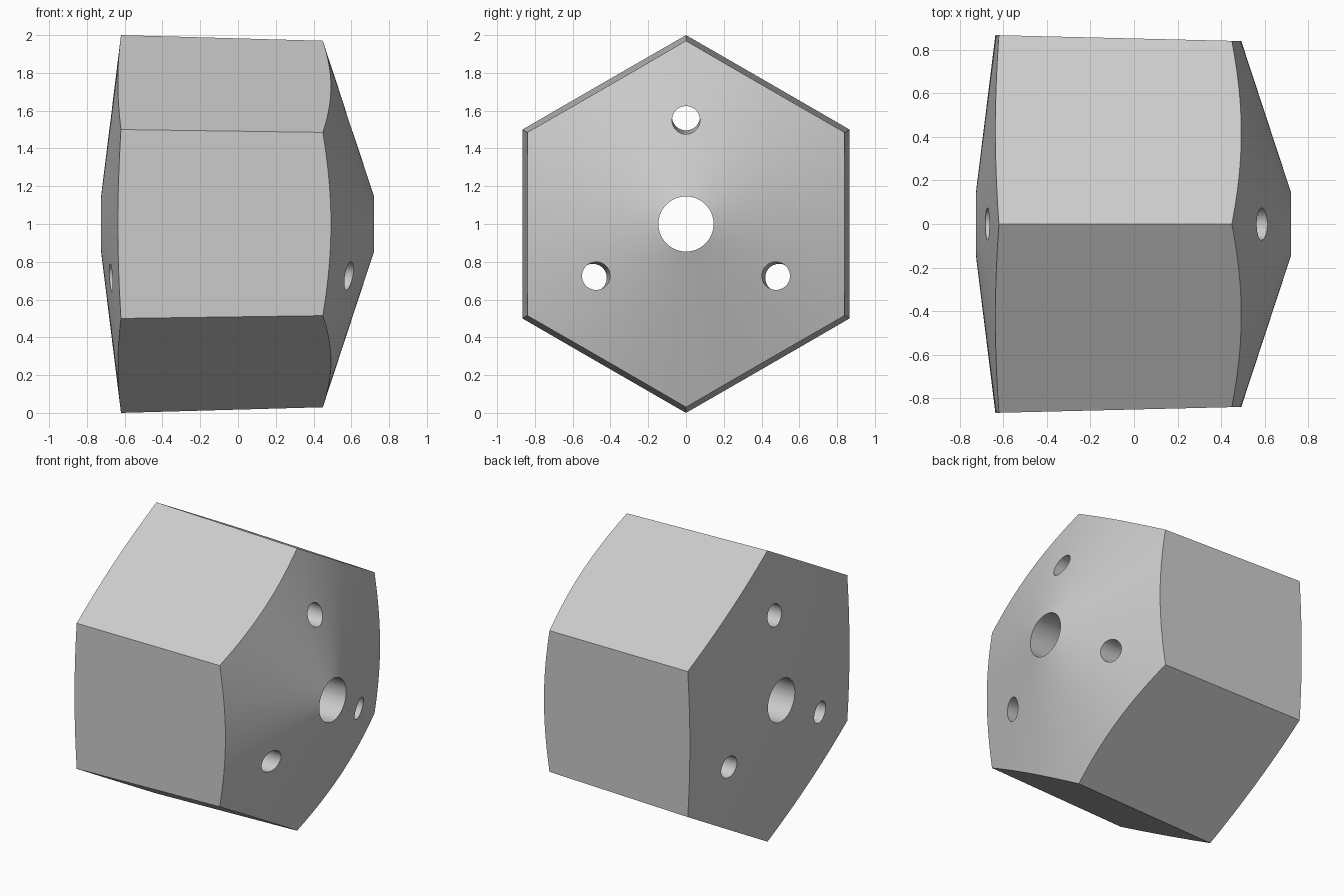
import bpy
import bmesh
import math
from mathutils import Matrix, Vector

cube = bpy.data.objects.get("Cube")
if cube:
    bpy.data.objects.remove(cube, do_unlink=True)

CENTRE_Z = 1.0
TAPER = 0.028
BORE_R = 0.146

steel = bpy.data.materials.new("light_grey")
steel.use_nodes = True
steel.diffuse_color = (0.6, 0.6, 0.6, 1)
steel.node_tree.nodes["Principled BSDF"].inputs["Base Color"].default_value = (0.6, 0.6, 0.6, 1)


def lathe(name, profile, sides):
    """Closed solid of (x, radius) rings around the x axis, first corner pointing up."""
    bm = bmesh.new()
    rings = []
    for x, r in profile:
        angles = [math.tau * i / sides for i in range(sides)]
        rings.append([bm.verts.new((x, r * math.sin(a), r * math.cos(a))) for a in angles])
    for a, b in zip(rings, rings[1:]):
        for i in range(sides):
            j = (i + 1) % sides
            bm.faces.new((a[i], a[j], b[j], b[i]))
    bm.faces.new(rings[0])
    bm.faces.new(rings[-1])
    bmesh.ops.recalc_face_normals(bm, faces=bm.faces)
    mesh = bpy.data.meshes.new(name)
    bm.to_mesh(mesh)
    bm.free()
    mesh.materials.append(steel)
    obj = bpy.data.objects.new(name, mesh)
    obj.location.z = CENTRE_Z
    bpy.context.collection.objects.link(obj)
    return obj


def combine(target, tool, operation):
    """Apply a boolean and discard its helper."""
    tool.hide_render = True
    mod = target.modifiers.new("cut", "BOOLEAN")
    mod.operation = operation
    mod.solver = "EXACT"
    mod.object = tool
    bpy.context.view_layer.objects.active = target
    bpy.ops.object.modifier_apply(modifier=mod.name)
    bpy.data.objects.remove(tool, do_unlink=True)


def hex_radius(x):
    return 1.0 - TAPER * (x + 0.62)


# Slightly tapered hexagonal body
body = lathe("hexagonal_insert", [(x, hex_radius(x)) for x in (-0.9, 0.9)], 6)


# Shallow cone on the left end and steeper cone on the right end
def shallow(r):
    return (-0.725 + (r - BORE_R) / 8.1, r)


def steep(r):
    return (0.72 - (r - BORE_R) / 3.04, r)


cones = lathe("cone_ends", [shallow(0.05), shallow(1.3), steep(1.3), steep(0.05)], 160)
combine(body, cones, "INTERSECT")

# Central bore
combine(body, lathe("bore_cutter", [(-1.1, BORE_R), (1.1, BORE_R)], 64), "DIFFERENCE")

# Three small holes that lean with the taper
for k in range(3):
    hole = lathe("hole_cutter", [(-1, 0.074), (1, 0.074)], 48)
    lean = Matrix.Rotation(math.atan(0.0158), 4, "Y")
    turn = Matrix.Rotation(math.tau * k / 3, 4, "X")
    lift = Matrix.Translation(Vector((0, 0, 0.559)))
    hole.data.transform(turn @ lift @ lean)
    combine(body, hole, "DIFFERENCE")

# Smooth cones and bores, crisp edges
bpy.ops.object.select_all(action="DESELECT")
body.select_set(True)
bpy.context.view_layer.objects.active = body
bpy.ops.object.shade_smooth_by_angle(angle=math.radians(25))
